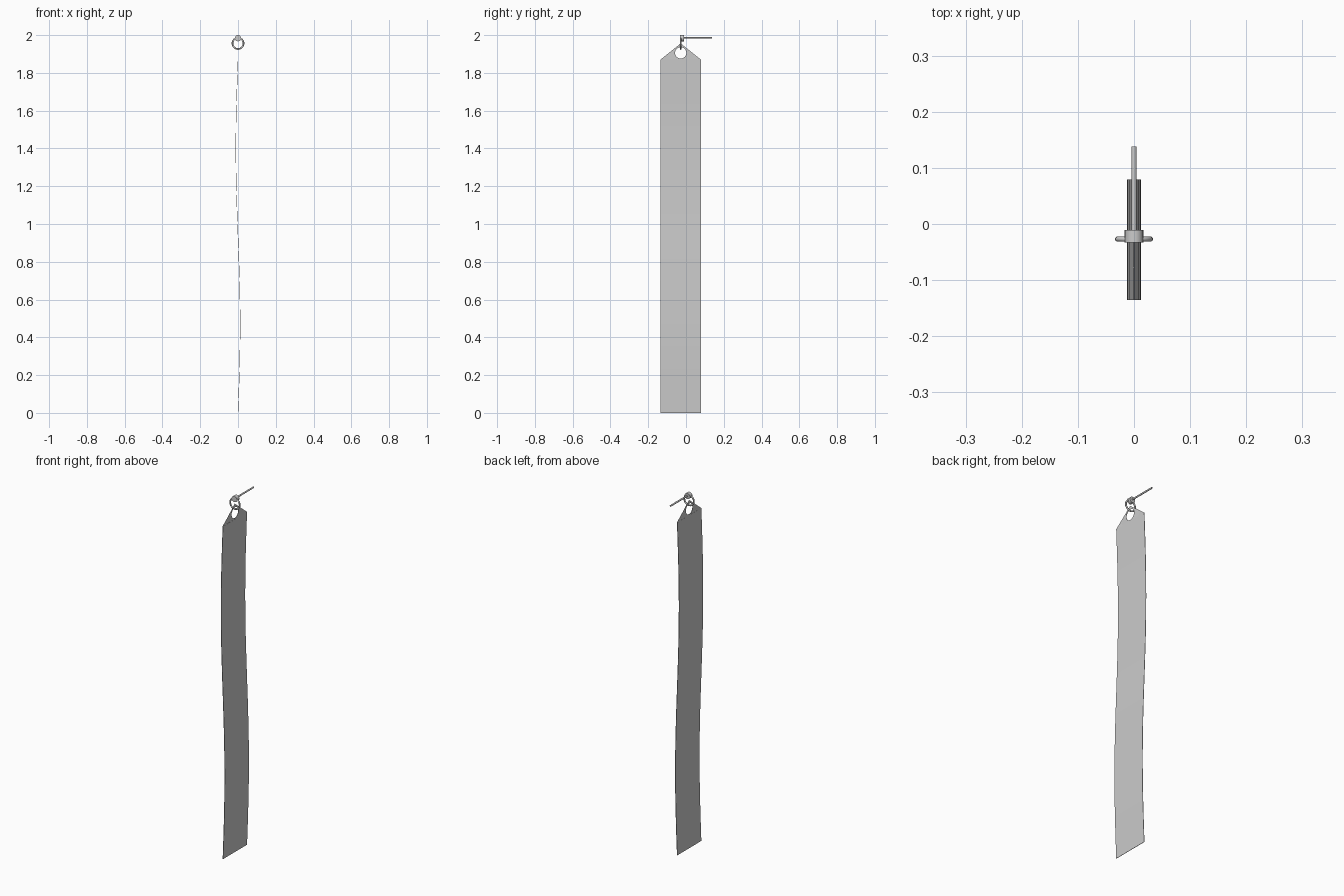
import bpy, bmesh, math

if "Cube" in bpy.data.objects:
    bpy.data.objects.remove(bpy.data.objects["Cube"])

YC = -0.028          # hanging axis
HALF = 0.107         # half width of the strip
TOP = 1.87           # where the tapered tip starts
HOLE_Z, HOLE_R = 1.906, 0.03


def smooth(obj):
    bpy.ops.object.select_all(action='DESELECT')
    obj.select_set(True)
    bpy.context.view_layer.objects.active = obj
    bpy.ops.object.shade_smooth_by_angle(angle=math.radians(40))


def rod(name, radius, y0, y1, z, sides):
    bpy.ops.mesh.primitive_cylinder_add(
        vertices=sides, radius=radius, depth=y1 - y0,
        location=(0, (y0 + y1) / 2, z), rotation=(math.pi / 2, 0, 0))
    bpy.context.object.name = name
    smooth(bpy.context.object)


# hanging strip: gently waved rows, then a tapered tip around a round hole
bm = bmesh.new()
ROWS = 16
prev = None
for i in range(ROWS + 1):
    z = TOP * i / ROWS
    x = 0.0115 * math.sin(2 * math.pi * i / ROWS)
    row = [bm.verts.new((x, YC + s * HALF, z)) for s in (-1, 1)]
    if prev:
        bm.faces.new((prev[0], prev[1], row[1], row[0]))
    prev = row
N = 24
ring = [bm.verts.new((0, YC + HOLE_R * math.sin(2 * math.pi * k / N),
                      HOLE_Z - HOLE_R * math.cos(2 * math.pi * k / N))) for k in range(N)]
base = bm.verts.new((0, YC, TOP))
apex = bm.verts.new((0, YC, 1.956))
bm.faces.new([base, prev[1], apex] + ring[N // 2::-1])
bm.faces.new([base] + [ring[-k % N] for k in range(N // 2 + 1)] + [apex, prev[0]])
bmesh.ops.recalc_face_normals(bm, faces=bm.faces)
mesh = bpy.data.meshes.new("strip")
bm.to_mesh(mesh)
bm.free()
strip = bpy.data.objects.new("strip", mesh)
bpy.context.collection.objects.link(strip)
thick = strip.modifiers.new("thickness", 'SOLIDIFY')
thick.thickness = 0.002
thick.offset = 0

# split ring threaded through the hole
bpy.ops.mesh.primitive_torus_add(
    major_segments=24, minor_segments=10, major_radius=0.0295, minor_radius=0.0045,
    location=(0, -0.027, 1.956), rotation=(math.pi / 2, 0, 0))
bpy.context.object.name = "ring"
smooth(bpy.context.object)

# peg head and the thin peg behind it
rod("peg_head", 0.0165, -0.033, -0.011, 1.9835, 24)
rod("peg", 0.0045, -0.012, 0.138, 1.9855, 16)
